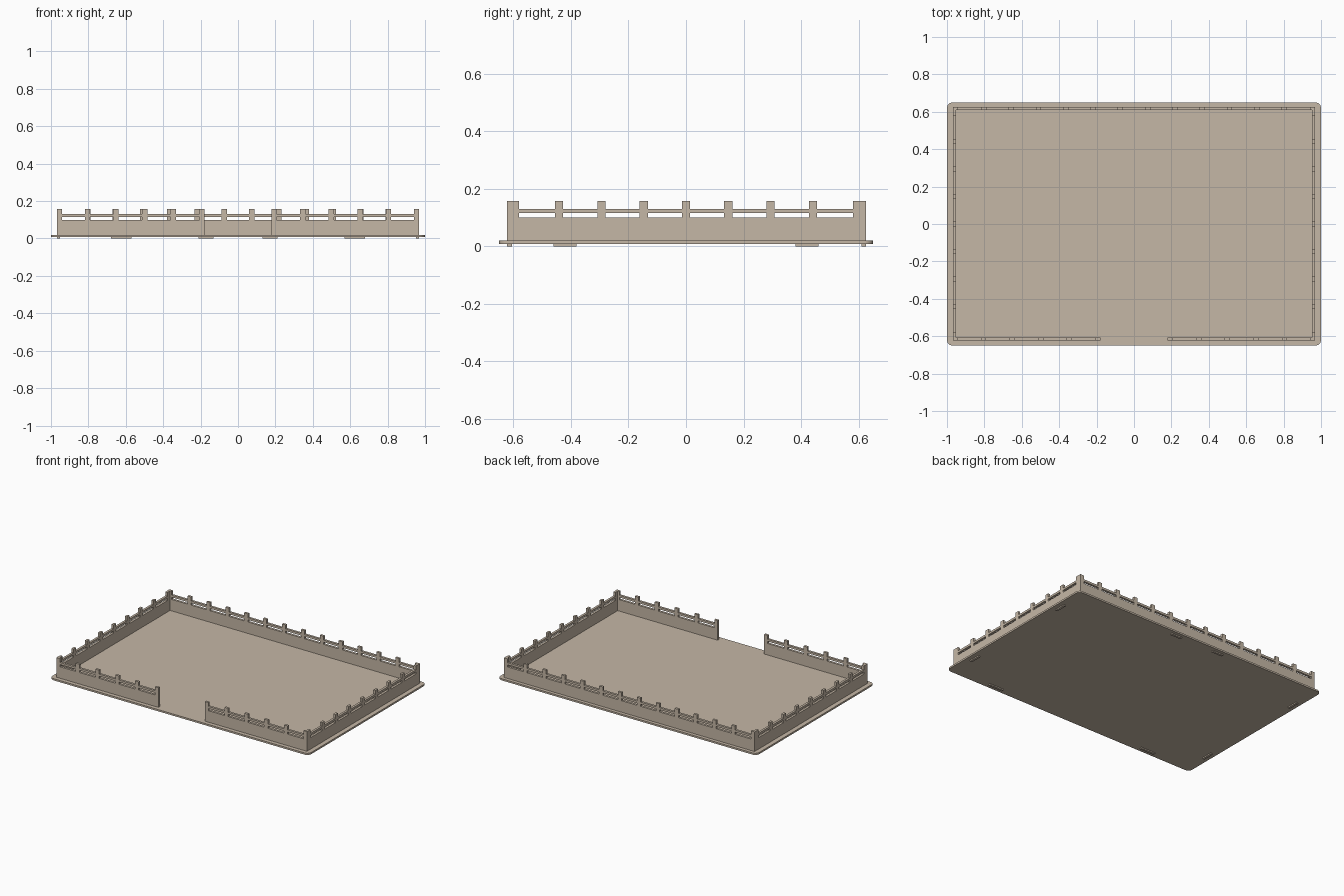
import bpy, bmesh
from mathutils import Matrix

if "Cube" in bpy.data.objects:
    bpy.data.objects.remove(bpy.data.objects["Cube"])

tan = bpy.data.materials.new("warm tan")
tan.diffuse_color = (0.56, 0.475, 0.38, 1)
tan.use_nodes = True
tan.node_tree.nodes["Principled BSDF"].inputs["Base Color"].default_value = tan.diffuse_color


def finish(name, bm):
    bmesh.ops.recalc_face_normals(bm, faces=bm.faces)
    me = bpy.data.meshes.new(name)
    bm.to_mesh(me)
    bm.free()
    me.materials.append(tan)
    ob = bpy.data.objects.new(name, me)
    bpy.context.collection.objects.link(ob)
    return ob


# Base plate with rounded corners
bm = bmesh.new()
bmesh.ops.create_cube(bm, size=1, matrix=Matrix.Translation((0, 0, 0.014))
                      @ Matrix.Diagonal((2.0, 1.3, 0.012, 1)))
upright = [e for e in bm.edges if abs(e.verts[0].co.z - e.verts[1].co.z) > 0.005]
bmesh.ops.bevel(bm, geom=upright, offset=0.03, segments=6, affect='EDGES', profile=0.5)
finish("base_plate", bm)

# Row heights: tab, solid panel, slot, rail, post tops
Z = [0.0, 0.02, 0.10, 0.115, 0.13, 0.157]
T = 0.016


def wall(name, start, end, posts, tabs, place):
    """Flat fence panel; place(u, d, z) maps along-length, depth and height to 3D."""
    us = sorted({round(v, 4) for p in posts + tabs for v in p} | {start, end})
    bm = bmesh.new()
    cache = {}

    def vert(u, z):
        if (u, z) not in cache:
            cache[(u, z)] = bm.verts.new(place(u, 0, z))
        return cache[(u, z)]

    for a, b in zip(us, us[1:]):
        m = (a + b) / 2
        on_post = any(p[0] < m < p[1] for p in posts)
        on_tab = any(t[0] < m < t[1] for t in tabs)
        for row, filled in enumerate((on_tab, True, on_post, True, on_post)):
            if filled:
                lo, hi = Z[row], Z[row + 1]
                bm.faces.new([vert(a, lo), vert(b, lo), vert(b, hi), vert(a, hi)])
    # give the panel its thickness
    out = bmesh.ops.extrude_face_region(bm, geom=list(bm.faces))
    shift = place(0, T, 0) - place(0, 0, 0)
    bmesh.ops.translate(bm, vec=shift,
                        verts=[g for g in out["geom"] if isinstance(g, bmesh.types.BMVert)])
    finish(name, bm)


from mathutils import Vector


def around(c, w=0.028):
    return (c - w / 2, c + w / 2)


# Side walls with slotted rail and posts
side_posts = [around(0.147 * i) for i in range(-3, 4)] + [(-0.622, -0.58), (0.58, 0.626)]
side_tabs = [around(-0.42, 0.08), around(0.42, 0.08)]
for name, x in (("left_wall", -0.968), ("right_wall", 0.952)):
    wall(name, -0.622, 0.626, side_posts, side_tabs,
         lambda u, d, z, x=x: Vector((x + d, u, z)))

# Back wall
back_posts = [around(0.146 * (i + 0.5)) for i in range(-6, 6)]
back_posts += [(-0.952, -0.94), (0.94, 0.952)]
wall("back_wall", -0.952, 0.952, back_posts, [around(-0.17, 0.08), around(0.17, 0.08)],
     lambda u, d, z: Vector((u, 0.61 + d, z)))

# Two front walls either side of the entrance gap
front_posts = [around(0.346 + 0.153 * i) for i in range(4)]
front_posts += [(0.18, 0.206), (0.94, 0.952)]
for name, s in (("front_left_wall", -1), ("front_right_wall", 1)):
    wall(name, 0.18, 0.952, front_posts, [around(0.625, 0.11)],
         lambda u, d, z, s=s: Vector((s * u, -0.622 + d, z)))

# Small tabs below the corners of the plan are part of the walls above
